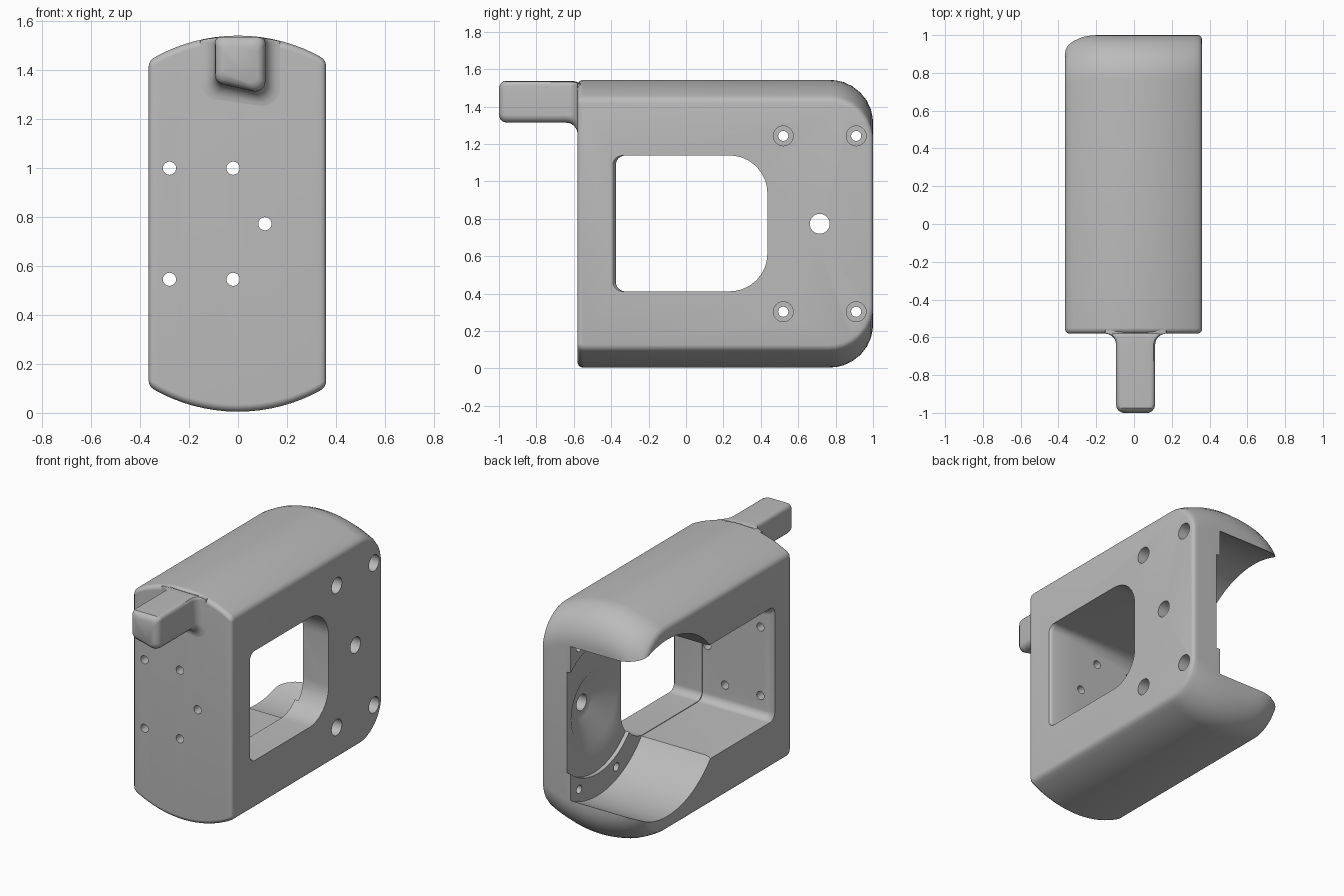
import bpy
import bmesh
from math import sin, cos, pi, sqrt
from mathutils import Vector

cube = bpy.data.objects.get("Cube")
if cube:
    bpy.data.objects.remove(cube, do_unlink=True)

grey = bpy.data.materials.new("plain grey")
grey.use_nodes = True
GREY = (0.5, 0.5, 0.5, 1)
grey.diffuse_color = GREY
grey.node_tree.nodes["Principled BSDF"].inputs["Base Color"].default_value = GREY

MID_Z, MOTOR_Y = 0.773, 0.715
X0, X1 = -0.365, 0.36


def loft(name, rings):
    """Closed solid through rings of equal length."""
    bm = bmesh.new()
    loops = [[bm.verts.new(p) for p in ring] for ring in rings]
    n = len(loops[0])
    for a, b in zip(loops, loops[1:]):
        for i in range(n):
            j = (i + 1) % n
            bm.faces.new((a[i], a[j], b[j], b[i]))
    bm.faces.new(loops[0])
    bm.faces.new(loops[-1])
    bmesh.ops.recalc_face_normals(bm, faces=bm.faces)
    mesh = bpy.data.meshes.new(name)
    bm.to_mesh(mesh)
    bm.free()
    mesh.materials.append(grey)
    obj = bpy.data.objects.new(name, mesh)
    bpy.context.scene.collection.objects.link(obj)
    return obj


def rounded(corners, radii, n=8):
    """2D polygon with filleted corners."""
    out = []
    pts = [Vector(c) for c in corners]
    for i, (p, r) in enumerate(zip(pts, radii)):
        a = (pts[i - 1] - p).normalized()
        b = (pts[(i + 1) % len(pts)] - p).normalized()
        half = a.angle(b) / 2
        center = p + (a + b).normalized() * (r / sin(half))
        start = p + a * (r / (sin(half) / cos(half))) - center
        end = p + b * (r / (sin(half) / cos(half))) - center
        for k in range(n + 1):
            d = start.lerp(end, k / n).normalized() * r
            out.append(center + d)
    return out


def rect(y0, z0, y1, z1):
    return [(y0, z0), (y1, z0), (y1, z1), (y0, z1)]


def at_x(x, pts):
    return [(x, p[0], p[1]) for p in pts]


def at_y(y, pts):
    return [(p[0], y, p[1]) for p in pts]


def circle(cx, cy, r, n=32):
    return [(cx + r * cos(2 * pi * i / n), cy + r * sin(2 * pi * i / n)) for i in range(n)]


def turned(name, y, z, steps, n=32):
    """Solid of revolution about an axis along x."""
    return loft(name, [at_x(x, circle(y, z, r, n)) for x, r in steps])


def crown(x):
    """Drop of the domed top below its peak."""
    return 0.7 - sqrt(0.49 - x * x)


# Body: domed block with big rear corners
sections = []
STEPS = 16
for i in range(STEPS + 1):
    x = X0 + (X1 - X0) * i / STEPS
    back = 1.0 - 0.04 * (max(0, -0.2 - x) / 0.165) ** 2
    drop = crown(x)
    outline = rounded(rect(-0.58, 0.005 + drop, back, 1.542 - drop), (0.03, 0.23, 0.23, 0.03))
    sections.append(at_x(x, outline))
body = loft("housing", sections)
bevel = body.modifiers.new("soft edges", "BEVEL")
bevel.width = 0.022
bevel.segments = 3
bevel.limit_method = 'ANGLE'
bevel.angle_limit = 0.7
bevel.use_clamp_overlap = False

cutters = []

# Window through the whole width, softened at the outer face
rings = []
for x, g in ((0.0, 0), (0.335, 0), (0.35, 0.005), (0.362, 0.018), (0.5, 0.018)):
    rings.append(at_x(x, rounded(rect(-0.375 - g, 0.412, 0.435, 1.138),
                                 (0.05, 0.2, 0.2, 0.05))))
cutters.append(loft("window_cutter", rings))

# Open bay on the other side, leaving a mounting plate
rings = []
for x, g in ((-0.6, 0.03), (X0, 0.03), (-0.35, 0.011), (-0.325, 0), (0.145, 0)):
    rings.append(at_x(x, rounded(rect(-0.379 - g, 0.408 - g / 3, MOTOR_Y, 1.142 + g / 3),
                                 (0.05, 0.02, 0.02, 0.05))))
cutters.append(loft("bay_cutter", rings))
cutters.append(turned("motor_cutter", MOTOR_Y, MID_Z, ((-0.7, 0.585), (0.146, 0.585)), 80))

# Shallow seat, dished centre and shaft hole
cutters.append(turned("seat_cutter", MOTOR_Y, MID_Z,
                      ((0.0, 0.44), (0.173, 0.44), (0.173, 0.24), (0.265, 0.1),
                       (0.265, 0.053), (0.5, 0.053)), 48))

# Counterbored screw holes in the plate
for y in (0.52, 0.91):
    for side in (-1, 1):
        cutters.append(turned("screw_cutter", y, MID_Z + side * 0.47,
                              ((0.05, 0.027), (0.25, 0.027), (0.25, 0.053), (0.5, 0.053))))

# Screw holes in the front wall
for x, z in ((-0.28, 1.0), (-0.02, 1.0), (0.11, MID_Z), (-0.28, 0.546), (-0.02, 0.546)):
    cutters.append(loft("front_hole_cutter",
                        [at_y(y, circle(x, z, 0.027, 24)) for y in (-0.7, -0.3)]))

for cutter in cutters:
    cutter.hide_render = True
    cut = body.modifiers.new(cutter.name, "BOOLEAN")
    cut.operation = 'DIFFERENCE'
    cut.solver = 'EXACT'
    cut.object = cutter

# Bake the cuts and drop the cutters
bpy.context.view_layer.update()
depsgraph = bpy.context.evaluated_depsgraph_get()
baked = bpy.data.meshes.new_from_object(body.evaluated_get(depsgraph))
body.modifiers.clear()
body.data = baked
baked.materials.clear()
baked.materials.append(grey)
for cutter in cutters:
    bpy.data.objects.remove(cutter, do_unlink=True)

# Front post: rounded tip, flared where it meets the wall
spine = [(-1.0, -0.035), (-0.99, -0.015), (-0.975, -0.004), (-0.955, 0), (-0.64, 0)]
for k in range(1, 7):
    a = k / 6 * pi / 2
    spine.append((-0.64 + 0.06 * sin(a), 0.06 * (1 - cos(a))))
spine.append((-0.5, 0.06))
rings = []
for y, g in spine:
    top = 1.54 + min(g, 0)
    corners = [(-0.095 - g, 1.35 - g), (0.112 + g, 1.303 - g), (0.112 + g, top), (-0.095 - g, top)]
    r = 0.042 + g * 0.5
    ring = rounded(corners, (r, r, 0.03, 0.03), 6)
    rings.append(at_y(y, [(p.x, min(p.y, 1.54 - crown(p.x))) for p in ring]))
post = loft("front_post", rings)

# Smooth curves, sharp edges
bpy.ops.object.select_all(action='DESELECT')
for obj in (body, post):
    obj.select_set(True)
    bpy.context.view_layer.objects.active = obj
bpy.ops.object.shade_smooth_by_angle(angle=0.6)
